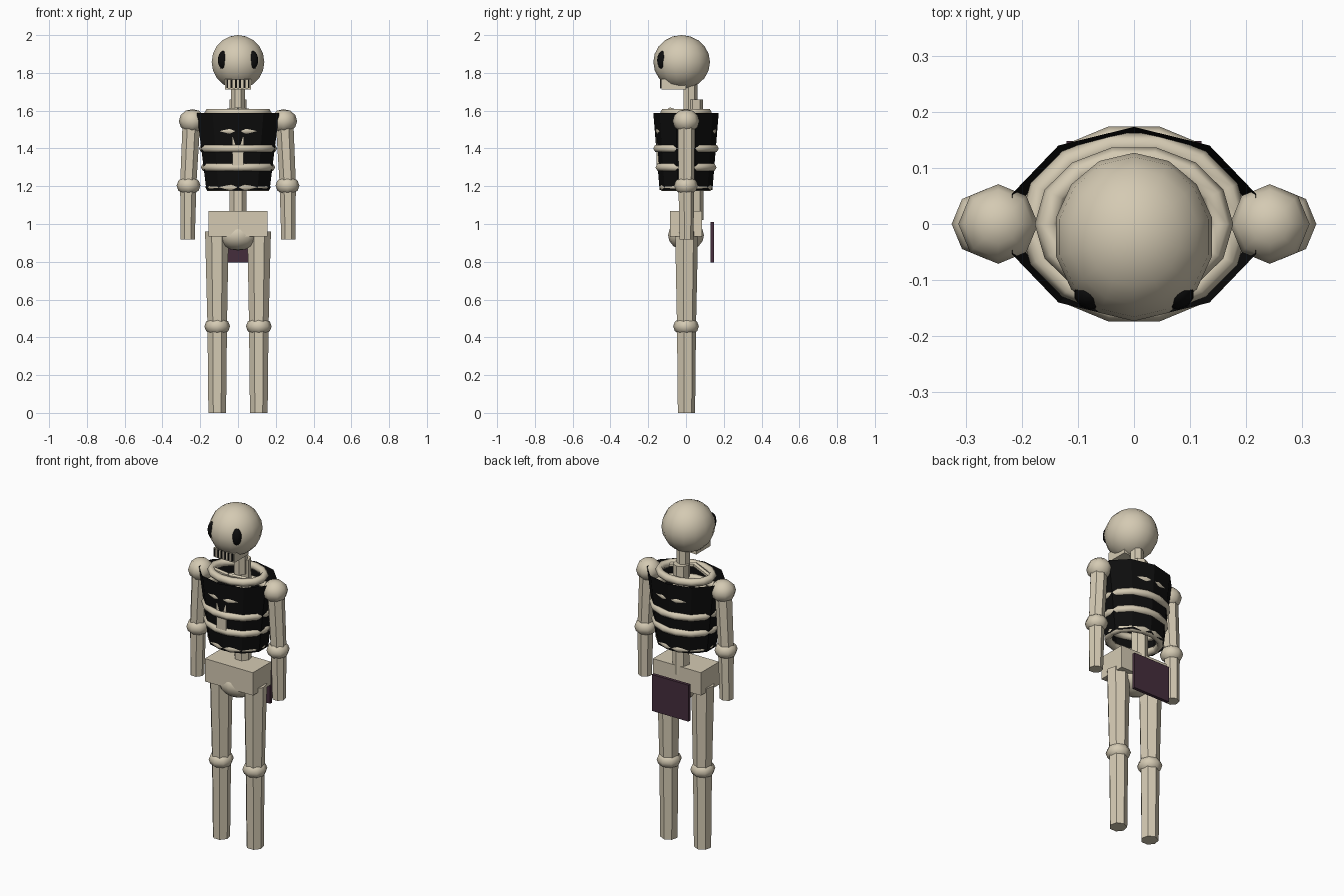
import bpy, bmesh, math
from mathutils import Vector, Matrix

if "Cube" in bpy.data.objects:
    bpy.data.objects.remove(bpy.data.objects["Cube"])


def material(name, rgb):
    m = bpy.data.materials.new(name)
    m.diffuse_color = (*rgb, 1)
    m.use_nodes = True
    m.node_tree.nodes["Principled BSDF"].inputs["Base Color"].default_value = m.diffuse_color
    return m


BONE = material("bone", (0.66, 0.59, 0.45))
BLACK = material("black", (0.004, 0.004, 0.004))
PURPLE = material("dark_purple", (0.06, 0.027, 0.046))


def finish(name, bm, mat, smooth=False):
    me = bpy.data.meshes.new(name)
    bm.normal_update()
    bm.to_mesh(me)
    bm.free()
    me.materials.append(mat)
    for p in me.polygons:
        p.use_smooth = smooth
    ob = bpy.data.objects.new(name, me)
    bpy.context.collection.objects.link(ob)
    return ob


def box(name, lo, hi, mat=BONE):
    lo, hi = Vector(lo), Vector(hi)
    bm = bmesh.new()
    bmesh.ops.create_cube(bm, size=1)
    bmesh.ops.scale(bm, vec=hi - lo, verts=bm.verts)
    bmesh.ops.translate(bm, vec=(lo + hi) / 2, verts=bm.verts)
    return finish(name, bm, mat)


def ball(name, centre, radii, seg=8, rings=6, mat=BONE):
    bm = bmesh.new()
    bmesh.ops.create_uvsphere(bm, u_segments=seg, v_segments=rings, radius=1)
    bmesh.ops.scale(bm, vec=radii, verts=bm.verts)
    bmesh.ops.translate(bm, vec=centre, verts=bm.verts)
    return finish(name, bm, mat, True)


def loft(name, rings, mat=BONE, caps=True, wrap=False, smooth=False):
    """Bridge a list of equal-length vertex rings."""
    bm = bmesh.new()
    vs = [[bm.verts.new(p) for p in r] for r in rings]
    n = len(vs[0])
    for k in range(len(vs) if wrap else len(vs) - 1):
        a, b = vs[k], vs[(k + 1) % len(vs)]
        for i in range(n):
            j = (i + 1) % n
            bm.faces.new((a[i], a[j], b[j], b[i]))
    if caps and not wrap:
        bm.faces.new(vs[0][::-1])
        bm.faces.new(vs[-1])
    bmesh.ops.recalc_face_normals(bm, faces=bm.faces)
    return finish(name, bm, mat, smooth)


def ellipse(c, a, b, n):
    """Horizontal ring with its first corner at the back."""
    return [(c[0] + a * math.sin(2 * math.pi * i / n),
             c[1] + b * math.cos(2 * math.pi * i / n), c[2]) for i in range(n)]


def bone(name, p, q, r1, r2, n=7):
    return loft(name, [ellipse(p, r1, r1, n), ellipse(q, r2, r2, n)])


def rod(name, p, q, r, n=6):
    p, q = Vector(p), Vector(q)
    bm = bmesh.new()
    rot = (q - p).to_track_quat('Z', 'Y').to_matrix().to_4x4()
    bmesh.ops.create_cone(bm, cap_ends=True, segments=n, radius1=r, radius2=r,
                          depth=(q - p).length,
                          matrix=Matrix.Translation((p + q) / 2) @ rot)
    return finish(name, bm, BONE)


def rib(name, z, a, b, r=0.022, major=14, minor=6):
    """Oval ring whose outer half-widths are a and b."""
    rings = []
    for i in range(major):
        t = 2 * math.pi * i / major
        rings.append([((a - r + r * math.cos(u)) * math.cos(t),
                       (b - r + r * math.cos(u)) * math.sin(t),
                       z + r * math.sin(u))
                      for u in (2 * math.pi * k / minor for k in range(minor))])
    return loft(name, rings, wrap=True, smooth=True)


# Skull, eye sockets and jaw
ball("skull", (0, -0.023, 1.857), (0.143, 0.15, 0.143), 14, 10)
for side, s in (("left", -1), ("right", 1)):
    ball(side + "_eye", (s * 0.077, -0.122, 1.867), (0.031, 0.031, 0.05), 10, 8, BLACK)
box("jaw", (-0.068, -0.13, 1.713), (0.068, 0.0, 1.768))
box("mouth", (-0.062, -0.134, 1.72), (0.062, -0.129, 1.764), BLACK)
for i in range(5):
    x = (i - 2) * 0.023
    box("tooth_%d" % (i + 1), (x - 0.006, -0.138, 1.718), (x + 0.006, -0.132, 1.766))

# Neck and spine
bone("neck", (0, 0.022, 1.58), (0, 0.022, 1.78), 0.038, 0.038)
bone("spine", (0, 0.045, 1.02), (0, 0.045, 1.66), 0.047, 0.045)

# Open tapered chest wrap
loft("chest_wrap", [ellipse((0, 0, 1.18), 0.176, 0.14, 10),
                    ellipse((0, 0, 1.587), 0.229, 0.173, 10)], BLACK, caps=False)

# Rib cage
for i, (z, a, b) in enumerate([(1.195, 0.174, 0.144), (1.3, 0.197, 0.166),
                               (1.4, 0.207, 0.178), (1.492, 0.205, 0.166),
                               (1.59, 0.177, 0.14)]):
    rib("rib_%d" % (i + 1), z, a, b)
box("sternum", (-0.03, -0.156, 1.31), (0.03, -0.12, 1.46))

# Pelvis and back cloth
box("pelvis", (-0.157, -0.085, 0.935), (0.157, 0.085, 1.07))
ball("pelvis_bowl", (0, 0, 0.94), (0.11, 0.095, 0.08), 12, 8)
box("back_cloth", (-0.12, 0.129, 0.795), (0.12, 0.148, 1.01), PURPLE)

# Limbs, repeated on both sides
for side, s in (("left", -1), ("right", 1)):
    rod(side + "_collarbone", (0, -0.085, 1.603), (s * 0.15, -0.03, 1.585), 0.014)
    ball(side + "_shoulder", (s * 0.242, 0, 1.545), (0.071, 0.071, 0.063))
    bone(side + "_upper_arm", (s * 0.246, 0, 1.55), (s * 0.264, 0, 1.2), 0.048, 0.044)
    ball(side + "_elbow", (s * 0.262, 0, 1.203), (0.063, 0.063, 0.05))
    bone(side + "_forearm", (s * 0.263, 0, 1.2), (s * 0.267, 0, 0.918), 0.044, 0.039)
    bone(side + "_thigh", (s * 0.112, 0, 0.96), (s * 0.11, 0, 0.46), 0.064, 0.053)
    ball(side + "_knee", (s * 0.11, 0, 0.458), (0.068, 0.068, 0.05))
    bone(side + "_shin", (s * 0.11, 0, 0.46), (s * 0.11, 0, 0.0), 0.053, 0.048)
